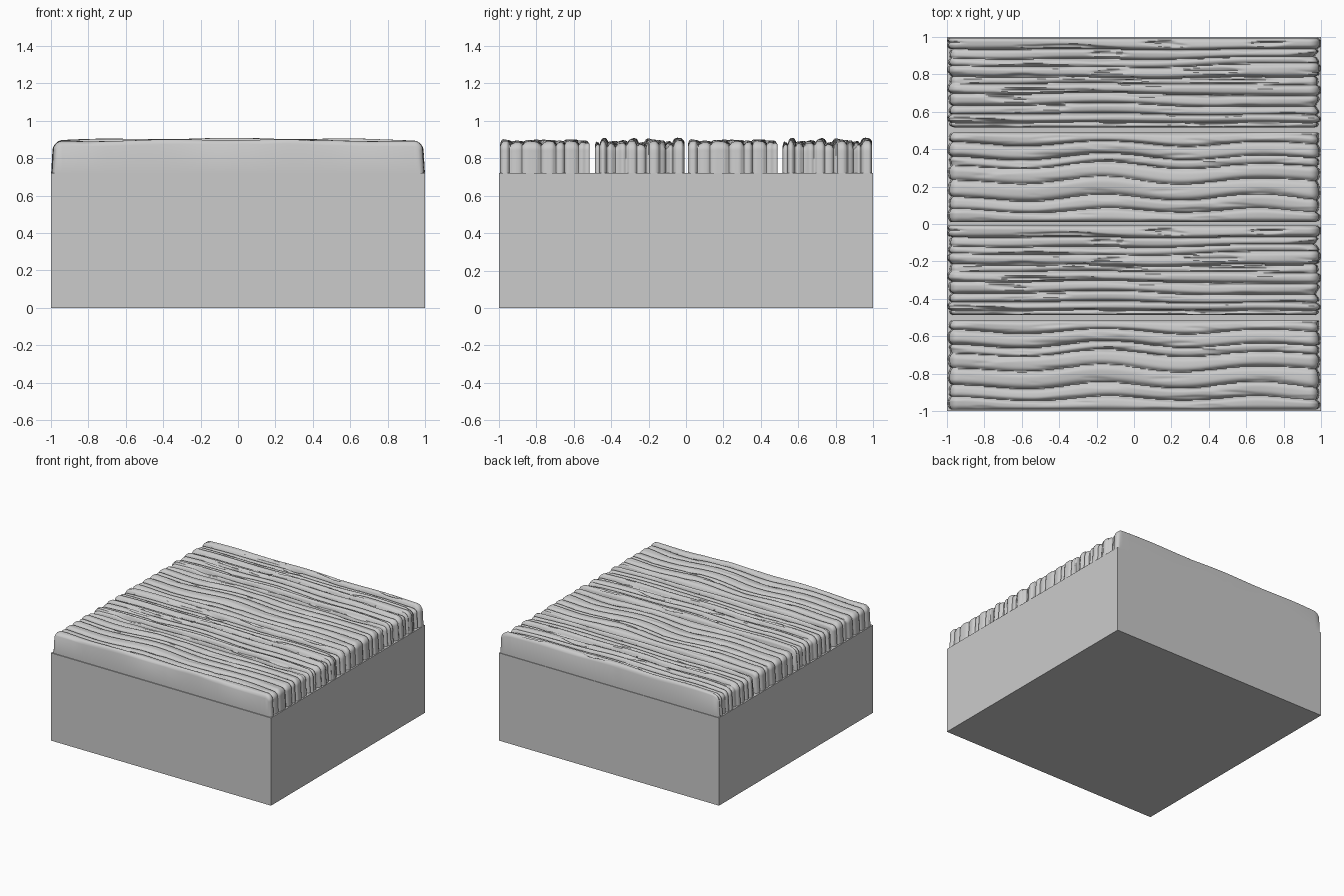
import bpy, bmesh
from math import cos, sin, pi, radians
from mathutils import noise, Vector

cube = bpy.data.objects.get("Cube")
if cube:
    bpy.data.objects.remove(cube, do_unlink=True)

grey = bpy.data.materials.new("plain grey")
grey.use_nodes = True
grey.diffuse_color = (0.6, 0.6, 0.6, 1)
grey.node_tree.nodes["Principled BSDF"].inputs["Base Color"].default_value = (0.6, 0.6, 0.6, 1)

BASE_TOP, TOP = 0.72, 0.885
HALF_LEN, HALF_WIDTH, CORNER = 0.985, 0.239, 0.045
COLUMNS = 84


def add_object(name, bm):
    bmesh.ops.recalc_face_normals(bm, faces=bm.faces)
    mesh = bpy.data.meshes.new(name)
    bm.to_mesh(mesh)
    bm.free()
    mesh.materials.append(grey)
    obj = bpy.data.objects.new(name, mesh)
    bpy.context.collection.objects.link(obj)
    return obj


def plank_path():
    """Lengthwise outline: up one end, over the top and down the other, with normals."""
    half = []
    for i in range(7):
        z = BASE_TOP + (TOP - CORNER - BASE_TOP) * i / 7
        half.append((HALF_LEN + 0.007 * (1 - i / 7), z, 1, 0))
    for i in range(9):
        a = pi / 2 * i / 8
        half.append((HALF_LEN - CORNER + CORNER * cos(a), TOP - CORNER + CORNER * sin(a), cos(a), sin(a)))
    span = HALF_LEN - CORNER
    top = [(span * (1 - 2 * i / 110), TOP, 0, 1) for i in range(1, 110)]
    return half + top + [(-x, z, -nx, nz) for x, z, nx, nz in reversed(half)]


def relief(x, y, grooves, rough, seed):
    """Depth of the carved grain, ridges rounded between wandering grooves."""
    wander = 0.022 * cos(2 * pi * (x + 0.15) / 0.85) * (1 - 0.5 * x * x)
    bend = 0.02 * noise.noise(Vector((x * 1.6, y * 5, seed)))
    edge = max(0, 1 - (abs(y) / HALF_WIDTH) ** 4)
    v = y - (wander * (1 - rough) + bend) * edge
    lines = [-HALF_WIDTH] + grooves + [HALF_WIDTH]
    depth = 0
    for i, (a, b) in enumerate(zip(lines, lines[1:])):
        if a <= v <= b or (i == 0 and v < a) or (b == HALF_WIDTH and v > b):
            u = min(1, max(-1, (2 * v - a - b) / (b - a)))
            strength = 0.024 + 0.012 * noise.noise(Vector((x * 1.5, i * 3.1, seed)))
            depth = strength * abs(u) ** 3.5
            depth += (0.004 + 0.007 * rough) * sin(i * 2.4 + seed)
            # one flank of each ridge slopes more gently
            depth += 0.005 * u * cos(x * 3 + i * 2)
            break
    # short narrow cracks along the grain
    crack = noise.noise(Vector((x * 3.5, y * 38, seed + 9)))
    depth += max(0, crack - 0.18) * (0.018 + 0.022 * rough)
    return depth


def build_plank(name, centre, grooves, rough, seed):
    bm = bmesh.new()
    rows = []
    for x, z, nx, nz in plank_path():
        row = []
        for j in range(COLUMNS + 1):
            y = HALF_WIDTH * -cos(pi * j / COLUMNS) * 0.3 + HALF_WIDTH * 0.7 * (2 * j / COLUMNS - 1)
            d = relief(x, y, grooves, rough, seed)
            # plank arches gently toward the middle and rounds at its long edges
            crown = 0.010 * (1 - x * x) * nz + 0.003 * sin(x * 9 + seed) * nz
            d = d * (1 - 0.35 * abs(nx)) - crown
            row.append(bm.verts.new((x - nx * d, y + centre, max(BASE_TOP, z - nz * d))))
        ends = [bm.verts.new((row[k].co.x, row[k].co.y, BASE_TOP)) for k in (0, -1)]
        rows.append([ends[0]] + row + [ends[1]])
    for a, b in zip(rows, rows[1:]):
        for j in range(len(a) - 1):
            bm.faces.new((a[j], a[j + 1], b[j + 1], b[j]))
    bmesh.ops.remove_doubles(bm, verts=bm.verts, dist=0.00005)
    bmesh.ops.holes_fill(bm, edges=[e for e in bm.edges if e.is_boundary])
    obj = add_object(name, bm)
    bpy.ops.object.select_all(action='DESELECT')
    obj.select_set(True)
    bpy.context.view_layer.objects.active = obj
    bpy.ops.object.shade_smooth_by_angle(angle=radians(50))


# Solid block underneath
bm = bmesh.new()
bmesh.ops.create_cube(bm, size=1)
bmesh.ops.scale(bm, vec=(2, 2, BASE_TOP), verts=bm.verts)
bmesh.ops.translate(bm, vec=(0, 0, BASE_TOP / 2), verts=bm.verts)
add_object("base_block", bm)

# Two grain patterns alternate over four planks
wide_grain = [-0.18, -0.11, -0.02, 0.06, 0.11, 0.18]
fine_grain = [-0.21, -0.17, -0.12, -0.06, -0.01, 0.03, 0.09, 0.13, 0.18]
for i, centre in enumerate((-0.754, -0.248, 0.25, 0.756)):
    if i % 2:
        build_plank(f"plank_{i + 1}", centre, fine_grain, 1.0, 2.0)
    else:
        build_plank(f"plank_{i + 1}", centre, wide_grain, 0.0, 5.0)
